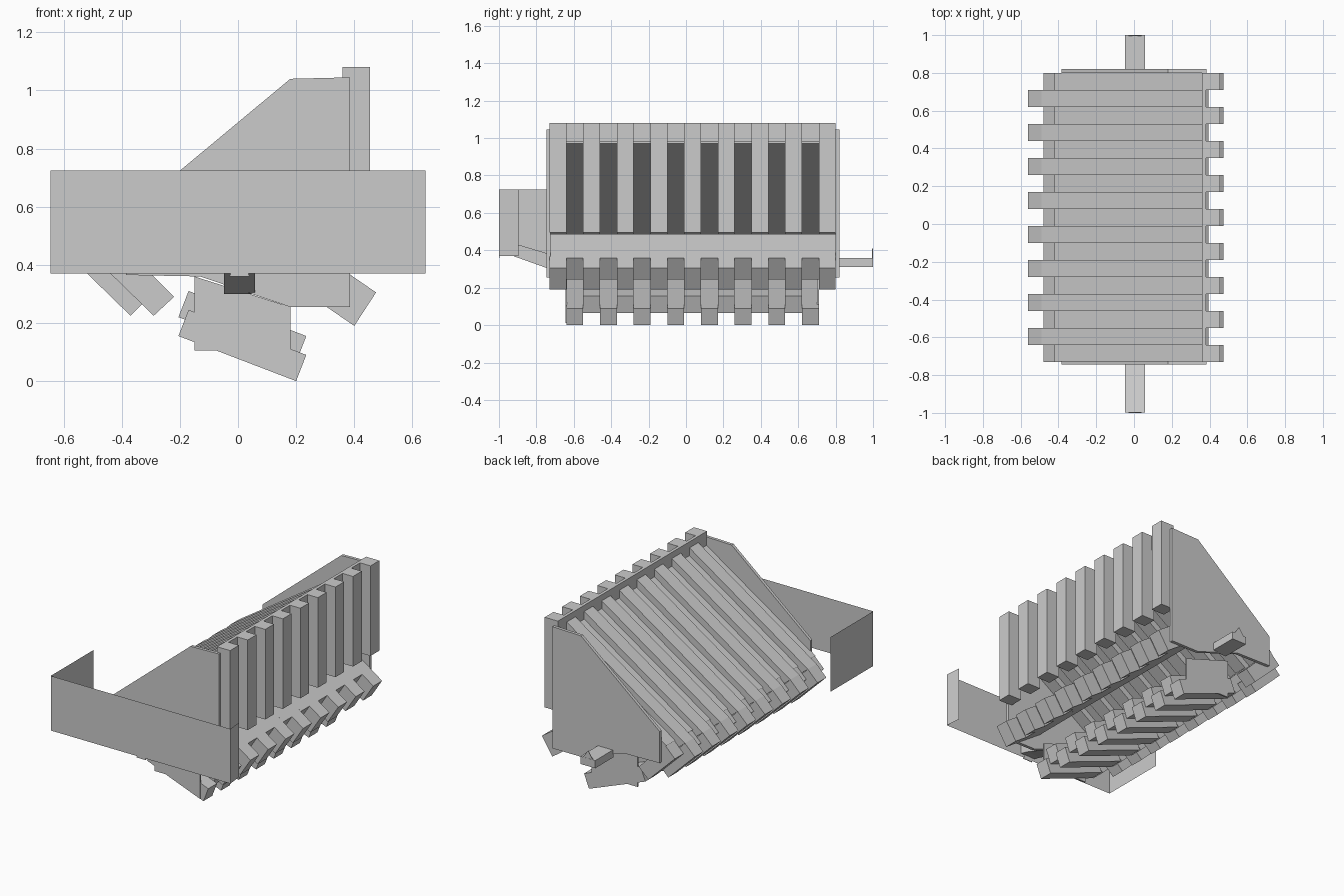
import bpy, bmesh
from mathutils import Vector

if "Cube" in bpy.data.objects:
    bpy.data.objects.remove(bpy.data.objects["Cube"])

PITCH, Y0 = 0.09, -0.73          # board width and front edge of the first board
COUNT = 17


def finish(name, bm):
    bmesh.ops.recalc_face_normals(bm, faces=bm.faces)
    me = bpy.data.meshes.new(name)
    bm.to_mesh(me)
    bm.free()
    ob = bpy.data.objects.new(name, me)
    bpy.context.collection.objects.link(ob)
    return ob


def prism(bm, pts, direction):
    """Extrude a closed loop of 3D points along a vector."""
    f = bm.faces.new([bm.verts.new(p) for p in pts])
    r = bmesh.ops.extrude_face_region(bm, geom=[f])
    vs = [g for g in r["geom"] if isinstance(g, bmesh.types.BMVert)]
    bmesh.ops.translate(bm, verts=vs, vec=direction)


def boards(name, profile, start, end=COUNT, step=2):
    """Row of boards sharing one x-z profile, at every other slot."""
    bm = bmesh.new()
    for i in range(start, end, step):
        prism(bm, [(x, Y0 + i * PITCH, z) for x, z in profile], Vector((0, PITCH, 0)))
    return finish(name, bm)


def plate(name, profile, y, depth):
    bm = bmesh.new()
    prism(bm, [(x, y, z) for x, z in profile], Vector((0, depth, 0)))
    return finish(name, bm)


def rect(x0, x1, z0, z1):
    return [(x0, z0), (x1, z0), (x1, z1), (x0, z1)]


# Upright boards on the right, held by a rail along the top
boards("upright_boards", rect(0.36, 0.455, 0.495, 1.08), 0)
plate("top_rail", rect(0.36, 0.38, 0.98, 1.08), Y0, COUNT * PITCH)

# Long sloping boards, alternately high and low
boards("slope_boards_high", [(-0.49, 0.48), (0.36, 1.04), (0.36, 0.97), (-0.43, 0.43)], 1)
boards("slope_boards_low", [(-0.42, 0.48), (0.36, 0.99), (0.36, 0.92), (-0.36, 0.43)], 0)

# Short boards turned inwards on the lower left
boards("left_boards_outer", [(-0.37, 0.225), (-0.56, 0.41), (-0.49, 0.48), (-0.30, 0.295)], 1)
boards("left_boards_inner", [(-0.29, 0.225), (-0.48, 0.41), (-0.41, 0.48), (-0.22, 0.29)], 0)

# Sloped boards on the lower right, long and short ends alternating
boards("right_boards_long", [(0.40, 0.19), (0.475, 0.305), (0.21, 0.487), (0.135, 0.372)], 0)
boards("right_boards_short", [(0.32, 0.245), (0.395, 0.36), (0.21, 0.487), (0.135, 0.372)], 1)

# Bottom chute floor, two staggered levels
boards("chute_boards_low", [(0.20, 0.0), (0.235, 0.09), (-0.17, 0.245), (-0.205, 0.155)], 1)
boards("chute_boards_high", [(0.20, 0.065), (0.235, 0.155), (-0.17, 0.31), (-0.205, 0.22)], 2, 16)

# End plates and chute cheeks
end_profile = [(0.385, 1.045), (0.18, 1.04), (-0.385, 0.57), (-0.385, 0.365),
               (-0.13, 0.36), (0.18, 0.255), (0.385, 0.255)]
cheek_profile = [(-0.15, 0.36), (-0.15, 0.105), (-0.07, 0.105), (0.18, 0.01), (0.18, 0.255)]
for side, y, yc in (("front", -0.745, -0.645), ("back", 0.80, 0.70)):
    plate(side + "_end_plate", end_profile, y, 0.02)
    plate(side + "_chute_cheek", cheek_profile, yc, 0.01)

# Thin folded shield at the front: left wing, face, short right wing
bm = bmesh.new()
path = [(-0.645, -0.56), (-0.645, -1.0), (0.645, -1.0), (0.635, -0.895)]
low = [bm.verts.new((x, y, 0.37)) for x, y in path]
top = [bm.verts.new((x, y, 0.725)) for x, y in path]
for i in range(3):
    bm.faces.new((low[i], low[i + 1], top[i + 1], top[i]))
finish("front_shield", bm)

# Front arm rising to the shield
bm = bmesh.new()
arm = [(-0.73, 0.30), (-0.94, 0.375), (-0.998, 0.39), (-0.998, 0.46), (-0.73, 0.38)]
prism(bm, [(-0.048, y, z) for y, z in arm], Vector((0.106, 0, 0)))
finish("front_arm", bm)

# Straight back arm
plate("back_arm", rect(-0.048, 0.058, 0.31, 0.36), 0.81, 0.19)

# Small upright points at both ends
for side, y in (("front", -1.0), ("back", 0.995)):
    plate(side + "_point", [(-0.03, 0.36), (0.04, 0.36), (0.005, 0.43 if y < 0 else 0.41)], y, 0.004)
